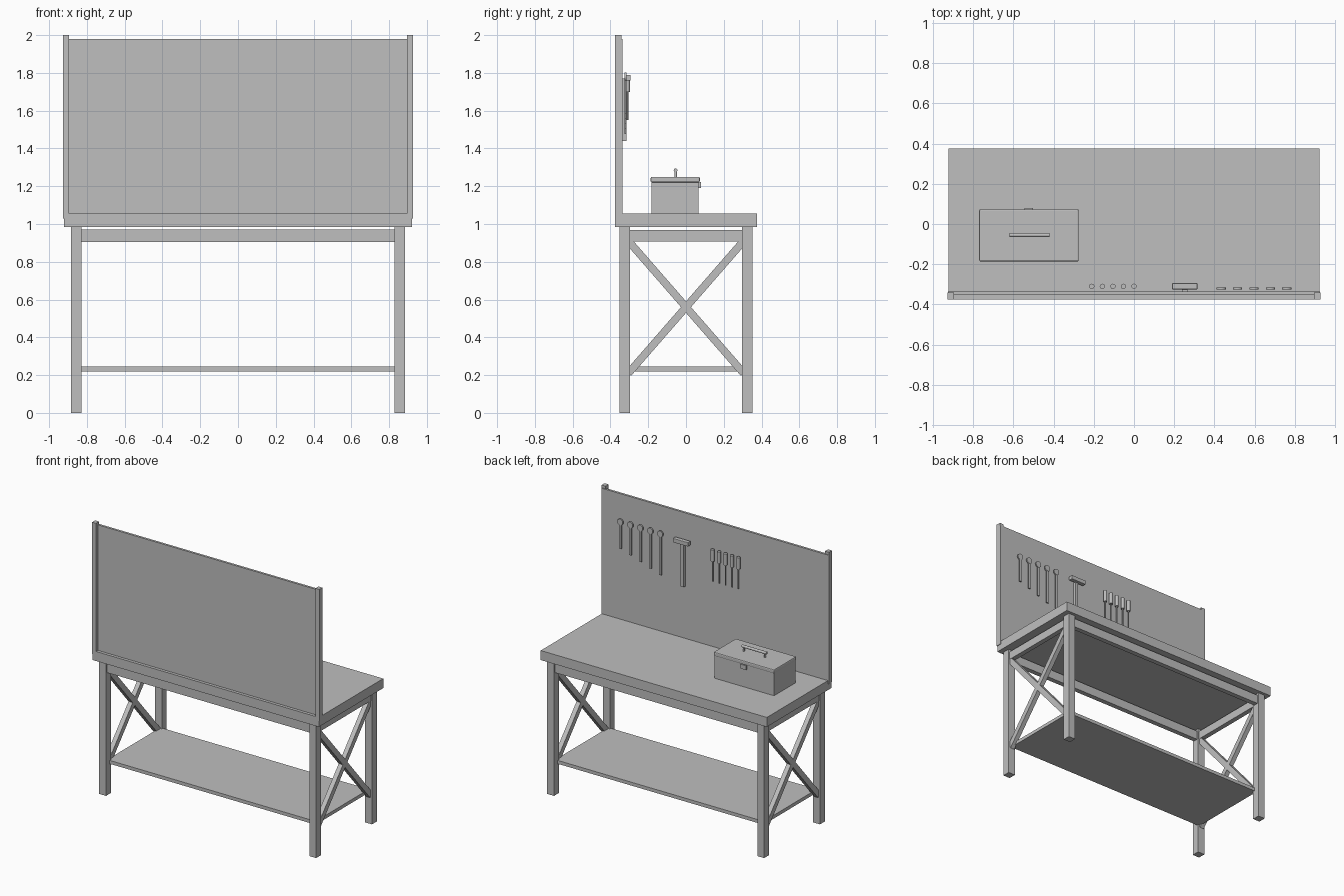
import bpy
from math import atan2, hypot, pi
from mathutils import Vector

cube = bpy.data.objects.get("Cube")
if cube:
    bpy.data.objects.remove(cube, do_unlink=True)

grey = bpy.data.materials.new("plain_grey")
grey.use_nodes = True
colour = (0.52, 0.52, 0.52, 1)
grey.diffuse_color = colour
grey.node_tree.nodes["Principled BSDF"].inputs["Base Color"].default_value = colour


def finish(name):
    ob = bpy.context.object
    ob.name = name
    ob.data.materials.append(grey)
    return ob


def box(name, x, y, z, bevel=0):
    """Box from (min, max) ranges on each axis."""
    bpy.ops.mesh.primitive_cube_add(size=1, location=[sum(r) / 2 for r in (x, y, z)])
    ob = finish(name)
    ob.scale = [r[1] - r[0] for r in (x, y, z)]
    bpy.ops.object.transform_apply(location=False, rotation=False)
    if bevel:
        mod = ob.modifiers.new("bevel", 'BEVEL')
        mod.width = bevel
        mod.segments = 2
    return ob


def rod(name, a, b, radius, sides=16):
    """Cylinder between two points."""
    a, b = Vector(a), Vector(b)
    bpy.ops.mesh.primitive_cylinder_add(vertices=sides, radius=radius, depth=(b - a).length,
                                        location=(a + b) / 2)
    ob = finish(name)
    ob.rotation_euler = (b - a).to_track_quat('Z', 'Y').to_euler()
    bpy.ops.object.shade_smooth_by_angle()
    return ob


def around(centre, half):
    return (centre - half, centre + half)


# Table top, legs, aprons and lower shelf
TOP = 1.055
box("table_top", (-0.922, 0.922), (-0.375, 0.375), (0.985, TOP))
for sx, side in ((1, "left"), (-1, "right")):
    for sy, end in ((-1, "front"), (1, "back")):
        box(f"{end}_{side}_leg", around(sx * 0.857, 0.028), around(sy * 0.325, 0.028), (0, 0.986))
    box(f"{side}_apron", around(sx * 0.857, 0.018), (-0.31, 0.31), (0.908, 0.968))
    # Crossed braces
    for s, label in ((1, "rising"), (-1, "falling")):
        dy, dz = 0.61, 0.7
        brace = box(f"{side}_{label}_brace", around(0, 0.017), around(0, hypot(dy, dz) / 2),
                    around(0, 0.02))
        brace.location = (sx * 0.857, 0, 0.56)
        brace.rotation_euler.x = s * atan2(dz, dy)
    # Uprights of the tool board
    box(f"{side}_upright", around(sx * 0.911, 0.016), (-0.376, -0.341), (1.03, 2.0))
for sy, end in ((-1, "front"), (1, "back")):
    box(f"{end}_apron", (-0.84, 0.84), around(sy * 0.325, 0.018), (0.905, 0.97))
box("lower_shelf", (-0.85, 0.85), (-0.31, 0.31), (0.22, 0.245))
box("tool_board", (-0.925, 0.925), (-0.353, -0.336), (1.03, 1.98))

# Toolbox with lid, latch and handle
box("toolbox_body", (-0.765, -0.28), (-0.182, 0.067), (TOP, 1.222))
box("toolbox_lid", (-0.77, -0.275), (-0.187, 0.073), (1.22, 1.25), bevel=0.007)
box("toolbox_latch", around(-0.523, 0.021), (0.06, 0.08), (1.19, 1.222))
for x in (-0.607, -0.433):
    rod("toolbox_handle_post", (x, -0.055, 1.245), (x, -0.055, 1.285), 0.007)
rod("toolbox_handle_grip", (-0.62, -0.055, 1.284), (-0.42, -0.055, 1.284), 0.01)

# Five wrenches of growing length
for i in range(5):
    x = 0.76 - i * 0.0815
    rod("wrench_head", (x, -0.326, 1.78), (x, -0.316, 1.78), 0.023, 24)
    box("wrench_shaft", around(x, 0.009), (-0.325, -0.317), (1.585 - i * 0.027, 1.775))

# Hammer
box("hammer_head", (0.19, 0.315), (-0.325, -0.294), (1.76, 1.79), bevel=0.003)
box("hammer_handle", around(0.253, 0.013), (-0.335, -0.316), (1.44, 1.77))

# Five screwdrivers
for i in range(5):
    x = -0.21 + i * 0.0525
    rod("screwdriver_handle", (x, -0.31, 1.7), (x, -0.31, 1.785), 0.013)
    rod("screwdriver_shaft", (x, -0.31, 1.55), (x, -0.31, 1.705), 0.005, 10)
